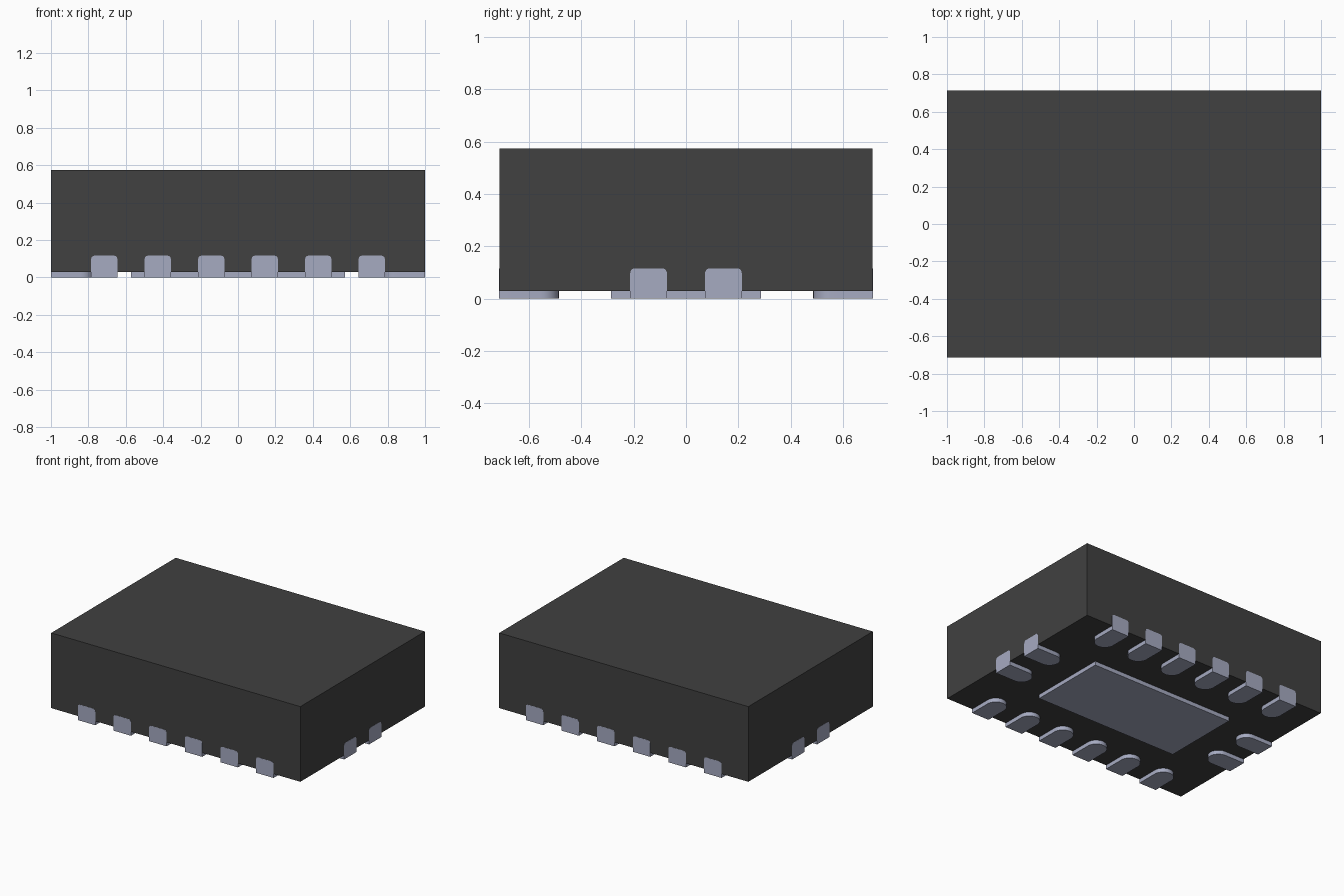
import bpy, bmesh, math
from mathutils import Matrix, Vector

cube = bpy.data.objects.get("Cube")
if cube:
    bpy.data.objects.remove(cube, do_unlink=True)

HALF_X, HALF_Y = 1.0, 0.714       # outer faces of the leads
BASE, TOP = 0.029, 0.574          # underside and top of the body
PROUD = 0.001                     # leads stand just clear of the body
PITCH, WIDTH, LENGTH = 0.286, 0.14, 0.228
TAB_TOP, TAB_ROUND = 0.116, 0.018


def material(name, rgb):
    mat = bpy.data.materials.new(name)
    mat.use_nodes = True
    mat.diffuse_color = (*rgb, 1)
    bsdf = mat.node_tree.nodes["Principled BSDF"]
    bsdf.inputs["Base Color"].default_value = (*rgb, 1)
    bsdf.inputs["Roughness"].default_value = 0.6
    return mat


black = material("black plastic", (0.052, 0.052, 0.052))
metal = material("tin metal", (0.38, 0.405, 0.535))


def add_object(name, mesh, matrix=Matrix()):
    obj = bpy.data.objects.new(name, mesh)
    obj.matrix_world = matrix
    bpy.context.collection.objects.link(obj)
    return obj


def box(name, hx, hy, z0, z1, mat):
    bm = bmesh.new()
    bmesh.ops.create_cube(bm, size=1)
    bmesh.ops.scale(bm, vec=(2 * hx, 2 * hy, z1 - z0), verts=bm.verts)
    bmesh.ops.translate(bm, vec=(0, 0, (z0 + z1) / 2), verts=bm.verts)
    mesh = bpy.data.meshes.new(name)
    bm.to_mesh(mesh)
    bm.free()
    mesh.materials.append(mat)
    return add_object(name, mesh)


def arc(cx, cy, r, start, end, steps):
    angles = [math.radians(start + (end - start) * i / steps) for i in range(steps + 1)]
    return [(cx + r * math.cos(a), cy + r * math.sin(a)) for a in angles]


def prism(bm, points, push):
    """Extrude a flat outline of 3D points along a vector."""
    face = bm.faces.new([bm.verts.new(p) for p in points])
    new = bmesh.ops.extrude_face_region(bm, geom=[face])["geom"]
    bmesh.ops.translate(bm, vec=push, verts=[v for v in new if isinstance(v, bmesh.types.BMVert)])


def lead_mesh():
    """One lead: outer face at y = 0, foot running inward along +y."""
    bm = bmesh.new()
    w = WIDTH / 2
    # foot with a round inner end
    foot = [(-w, 0), (w, 0)] + arc(0, LENGTH - w, w, 0, 180, 16)
    prism(bm, [(x, y, 0) for x, y in foot], Vector((0, 0, BASE + 0.002)))
    # upright tab with rounded upper corners
    cx, cz = w - TAB_ROUND, TAB_TOP - TAB_ROUND
    tab = ([(-w, 0), (w, 0)] + arc(cx, cz, TAB_ROUND, 0, 90, 5)
           + arc(-cx, cz, TAB_ROUND, 90, 180, 5))
    prism(bm, [(x, 0, z) for x, z in tab], Vector((0, 0.03, 0)))
    bmesh.ops.recalc_face_normals(bm, faces=bm.faces)
    mesh = bpy.data.meshes.new("lead")
    bm.to_mesh(mesh)
    bm.free()
    mesh.materials.append(metal)
    return mesh


# body and central pad
box("body", HALF_X - PROUD, HALF_Y - PROUD, BASE, TOP, black)
box("thermal_pad", 0.571, 0.286, 0, BASE + 0.002, metal)

# leads around the four sides
lead = lead_mesh()
leads = []
sides = [("front", 0, HALF_Y, 6), ("right", 90, HALF_X, 2),
         ("back", 180, HALF_Y, 6), ("left", 270, HALF_X, 2)]
sides[1], sides[3] = ("left", 90, HALF_X, 2), ("right", 270, HALF_X, 2)
for side, angle, reach, count in sides:
    turn = Matrix.Rotation(math.radians(angle), 4, "Z")
    for i in range(count):
        x = (i - (count - 1) / 2) * PITCH
        leads.append(add_object(f"{side}_lead_{i + 1}", lead,
                                turn @ Matrix.Translation((x, -reach, 0))))

# smooth the rounded ends, keep edges sharp
bpy.ops.object.select_all(action="DESELECT")
leads[0].select_set(True)
bpy.context.view_layer.objects.active = leads[0]
bpy.ops.object.shade_smooth_by_angle(angle=math.radians(30))
